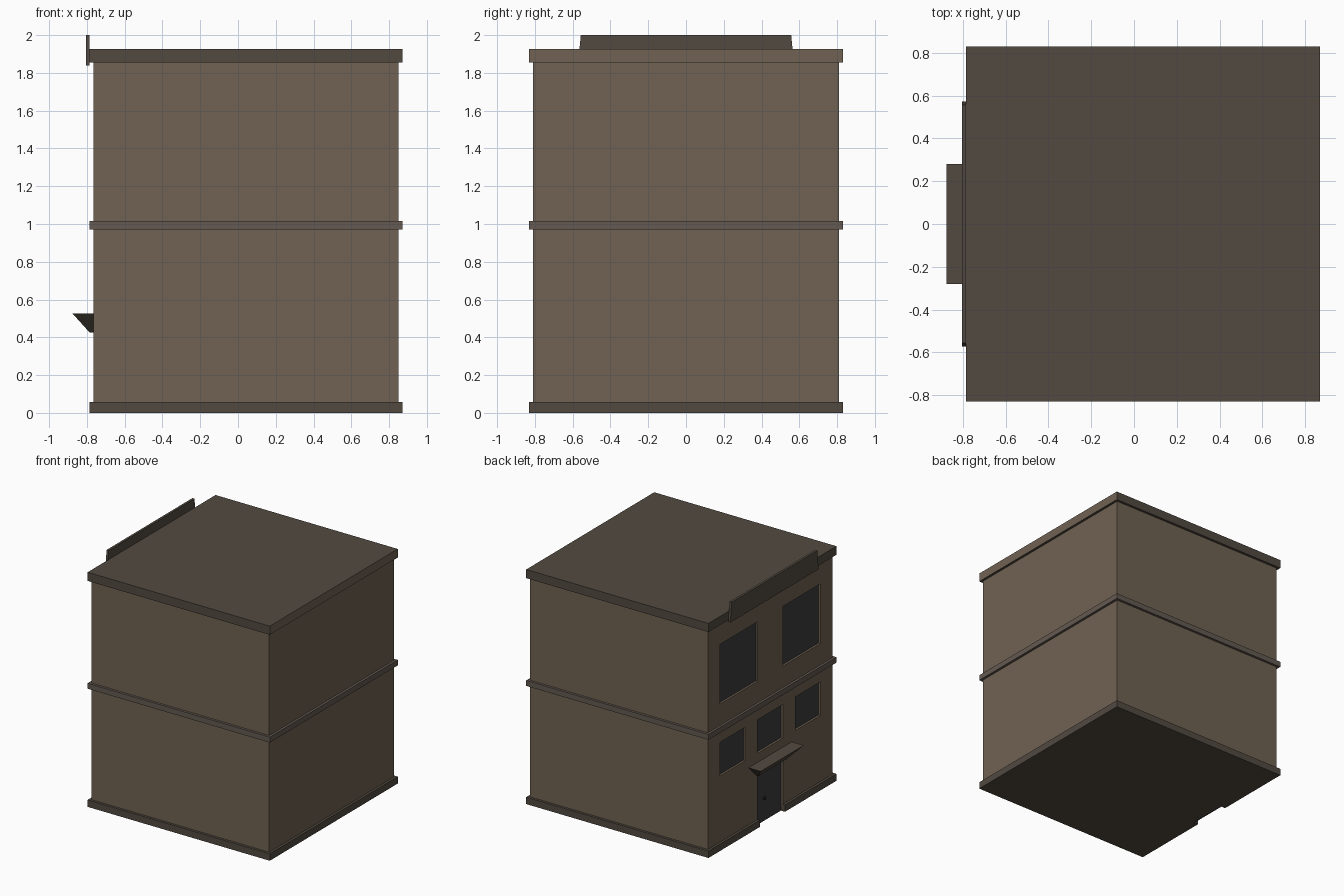
import bpy, bmesh
from mathutils import Vector

if "Cube" in bpy.data.objects:
    bpy.data.objects.remove(bpy.data.objects["Cube"])


def material(name, rgb):
    m = bpy.data.materials.new(name)
    m.diffuse_color = (*rgb, 1)
    m.use_nodes = True
    m.node_tree.nodes["Principled BSDF"].inputs["Base Color"].default_value = m.diffuse_color
    return m


WALL = material("wall_tan", (0.16, 0.122, 0.084))
TRIM = material("trim_brown", (0.085, 0.068, 0.053))
BAND = material("band_grey", (0.125, 0.1, 0.082))
GLASS = material("glass_dark", (0.045, 0.046, 0.05))
KNOB = material("knob_black", (0.01, 0.01, 0.01))


def new_object(name, bm, mat):
    bmesh.ops.recalc_face_normals(bm, faces=bm.faces)
    me = bpy.data.meshes.new(name)
    bm.to_mesh(me)
    bm.free()
    ob = bpy.data.objects.new(name, me)
    bpy.context.collection.objects.link(ob)
    if mat:
        me.materials.append(mat)
    return ob


def add_box(bm, x, y, z):
    v = bmesh.ops.create_cube(bm, size=1)["verts"]
    bmesh.ops.scale(bm, verts=v, vec=(x[1] - x[0], y[1] - y[0], z[1] - z[0]))
    bmesh.ops.translate(bm, verts=v, vec=(sum(x) / 2, sum(y) / 2, sum(z) / 2))


def box(name, x, y, z, mat):
    bm = bmesh.new()
    add_box(bm, x, y, z)
    return new_object(name, bm, mat)


def loft(name, low, high, mat):
    """Solid between two loops with the same number of points."""
    bm = bmesh.new()
    a = [bm.verts.new(p) for p in low]
    b = [bm.verts.new(p) for p in high]
    bm.faces.new(a)
    bm.faces.new(b)
    n = len(a)
    for i in range(n):
        j = (i + 1) % n
        bm.faces.new((a[i], a[j], b[j], b[i]))
    return new_object(name, bm, mat)


def rect(x0, x1, w, z):
    return [(x0, -w, z), (x1, -w, z), (x1, w, z), (x0, w, z)]


# main block and the three bands that wrap it
BX, BY = (-0.785, 0.87), (-0.83, 0.83)
walls = box("walls", (-0.765, 0.85), (-0.81, 0.81), (0.03, 1.9), WALL)
base = box("base_band", BX, BY, (0, 0.057), TRIM)
box("floor_band", BX, BY, (0.97, 1.015), BAND)
roof = box("roof_slab", BX, BY, (1.855, 1.926), TRIM)
roof.data.materials.append(WALL)
for f in roof.data.polygons:
    if f.normal.x > 0.9:
        f.material_index = 1

# openings on the street side: name, y range, z range
openings = [
    ("upper_window_left", (0.163, 0.65), (1.19, 1.68)),
    ("upper_window_right", (-0.65, -0.163), (1.19, 1.68)),
    ("lower_window_left", (0.325, 0.65), (0.6, 0.875)),
    ("lower_window_middle", (-0.163, 0.163), (0.6, 0.875)),
    ("lower_window_right", (-0.65, -0.325), (0.6, 0.875)),
    ("door", (-0.163, 0.163), (-0.1, 0.43)),
]
bm = bmesh.new()
for _, y, z in openings:
    add_box(bm, (-0.9, -0.745), y, z)
cutter = new_object("opening_cutter", bm, None)
cutter.hide_render = True

# cut the recesses, bake the result and drop the cutter
for ob in (walls, base):
    mod = ob.modifiers.new("openings", "BOOLEAN")
    mod.operation = "DIFFERENCE"
    mod.solver = "EXACT"
    mod.object = cutter
    bpy.context.view_layer.update()
    dg = bpy.context.evaluated_depsgraph_get()
    me = bpy.data.meshes.new_from_object(ob.evaluated_get(dg))
    ob.modifiers.clear()
    ob.data = me
bpy.data.objects.remove(cutter)

# glass and door panels at the back of each recess
for name, y, z in openings:
    box(name, (-0.748, -0.735), y, (max(z[0], 0.0), z[1]), GLASS)

# door knob
bm = bmesh.new()
bmesh.ops.create_uvsphere(bm, u_segments=10, v_segments=6, radius=0.012)
bmesh.ops.translate(bm, verts=bm.verts, vec=(-0.755, 0.06, 0.19))
new_object("door_knob", bm, KNOB)

# awning: wide flat top, tapering down to the door head
loft("awning", rect(-0.785, -0.76, 0.18, 0.425),
     rect(-0.875, -0.76, 0.28, 0.525), TRIM)

# blank sign board on the roof edge
loft("sign_board", rect(-0.804, -0.785, 0.572, 1.84),
     rect(-0.804, -0.785, 0.557, 2.0), TRIM)
